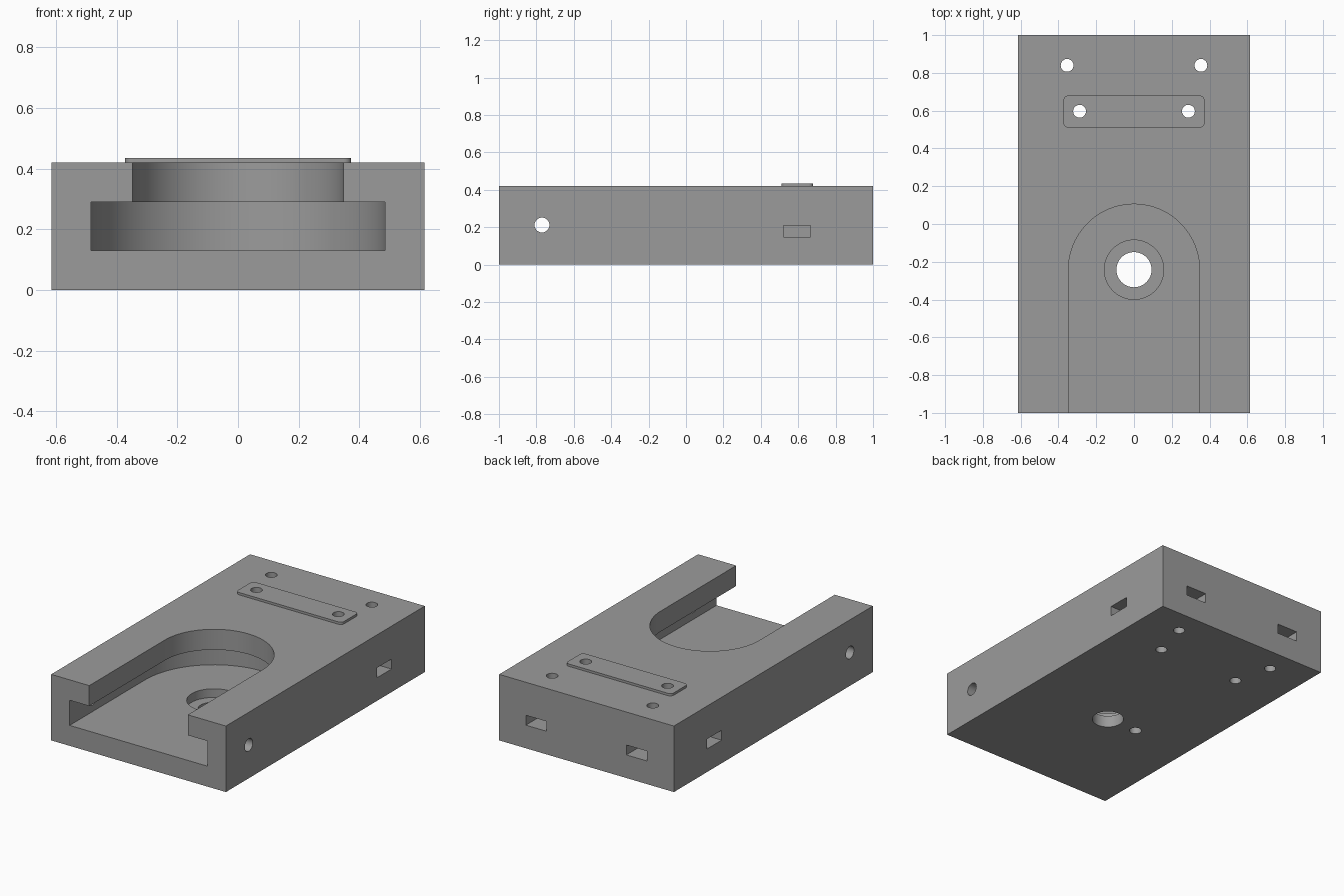
import bpy, bmesh, math

if "Cube" in bpy.data.objects:
    bpy.data.objects.remove(bpy.data.objects["Cube"])

grey = bpy.data.materials.new("mid_grey")
grey.diffuse_color = (0.33, 0.33, 0.33, 1)
grey.use_nodes = True
grey.node_tree.nodes["Principled BSDF"].inputs["Base Color"].default_value = grey.diffuse_color


def extrude(name, pts, z0, z1):
    """Solid prism from an xy outline."""
    bm = bmesh.new()
    face = bm.faces.new([bm.verts.new((x, y, z0)) for x, y in pts])
    top = bmesh.ops.extrude_face_region(bm, geom=[face])["geom"]
    for v in top:
        if isinstance(v, bmesh.types.BMVert):
            v.co.z = z1
    bmesh.ops.recalc_face_normals(bm, faces=bm.faces[:])
    me = bpy.data.meshes.new(name)
    bm.to_mesh(me)
    bm.free()
    me.materials.append(grey)
    ob = bpy.data.objects.new(name, me)
    bpy.context.collection.objects.link(ob)
    return ob


def arc(cx, cy, r, a0, a1, n):
    return [(cx + r * math.cos(math.radians(a0 + (a1 - a0) * i / n)),
             cy + r * math.sin(math.radians(a0 + (a1 - a0) * i / n))) for i in range(n + 1)]


def box(name, x0, x1, y0, y1, z0, z1):
    return extrude(name, [(x0, y0), (x1, y0), (x1, y1), (x0, y1)], z0, z1)


def rod(name, x, y, r, z0, z1, n=48):
    return extrude(name, arc(x, y, r, 0, 360, n)[:-1], z0, z1)


def cut(target, cutter):
    m = target.modifiers.new("cut", 'BOOLEAN')
    m.operation = 'DIFFERENCE'
    m.solver = 'EXACT'
    m.object = cutter
    bpy.context.view_layer.objects.active = target
    bpy.ops.object.modifier_apply(modifier=m.name)
    bpy.data.objects.remove(cutter)


W, H, CY = 0.615, 0.42, -0.242

# Main block and raised plate with rounded corners
body = box("body_block", -W, W, -1, 1, 0, H)
outline = []
for cx, cy, a in ((0.348, 0.655, 0), (-0.348, 0.655, 90), (-0.348, 0.535, 180), (0.348, 0.535, 270)):
    outline += arc(cx, cy, 0.025, a, a + 90, 6)
plate = extrude("raised_plate", outline, H, 0.435)

# Stepped T-slot, open at the front with a round end
for r, z0, z1 in ((0.485, 0.13, 0.29), (0.347, 0.25, 0.6)):
    cut(body, extrude("slot", [(-r, -1.2), (r, -1.2)] + arc(0, CY, r, 0, 180, 48), z0, z1))

# Counterbored hole in the slot floor, and a blind hole underneath
cut(body, rod("counterbore", 0, CY, 0.157, 0.075, 0.2, 64))
cut(body, rod("through_hole", 0, CY, 0.093, -0.1, 0.2, 64))
cut(body, rod("blind_hole", -0.214, CY, 0.036, -0.1, 0.08, 32))

# Cross hole through both side walls
cross = rod("cross_hole", 0, 0, 0.04, -1, 1, 32)
cross.rotation_euler = (0, math.pi / 2, 0)
cross.location = (0, -0.77, 0.212)
bpy.context.view_layer.update()
cut(body, cross)

# Screw holes with nut pockets from the sides and the back
for s in (-1, 1):
    xs = sorted((s * 0.215, s * 0.8))
    cut(body, box("side_pocket", xs[0], xs[1], 0.52, 0.665, 0.147, 0.21))
    cut(body, box("back_pocket", s * 0.354 - 0.073, s * 0.354 + 0.073, 0.765, 1.2, 0.147, 0.21))
    cut(body, rod("rear_screw_hole", s * 0.354, 0.84, 0.034, -0.1, 0.6, 32))
    for part in (body, plate):
        cut(part, rod("plate_screw_hole", s * 0.288, 0.597, 0.034, -0.1, 0.6, 32))

# Smooth the round walls, keep edges sharp
bpy.ops.object.select_all(action='DESELECT')
for part in (body, plate):
    part.select_set(True)
bpy.context.view_layer.objects.active = body
bpy.ops.object.shade_smooth_by_angle(angle=math.radians(30))
